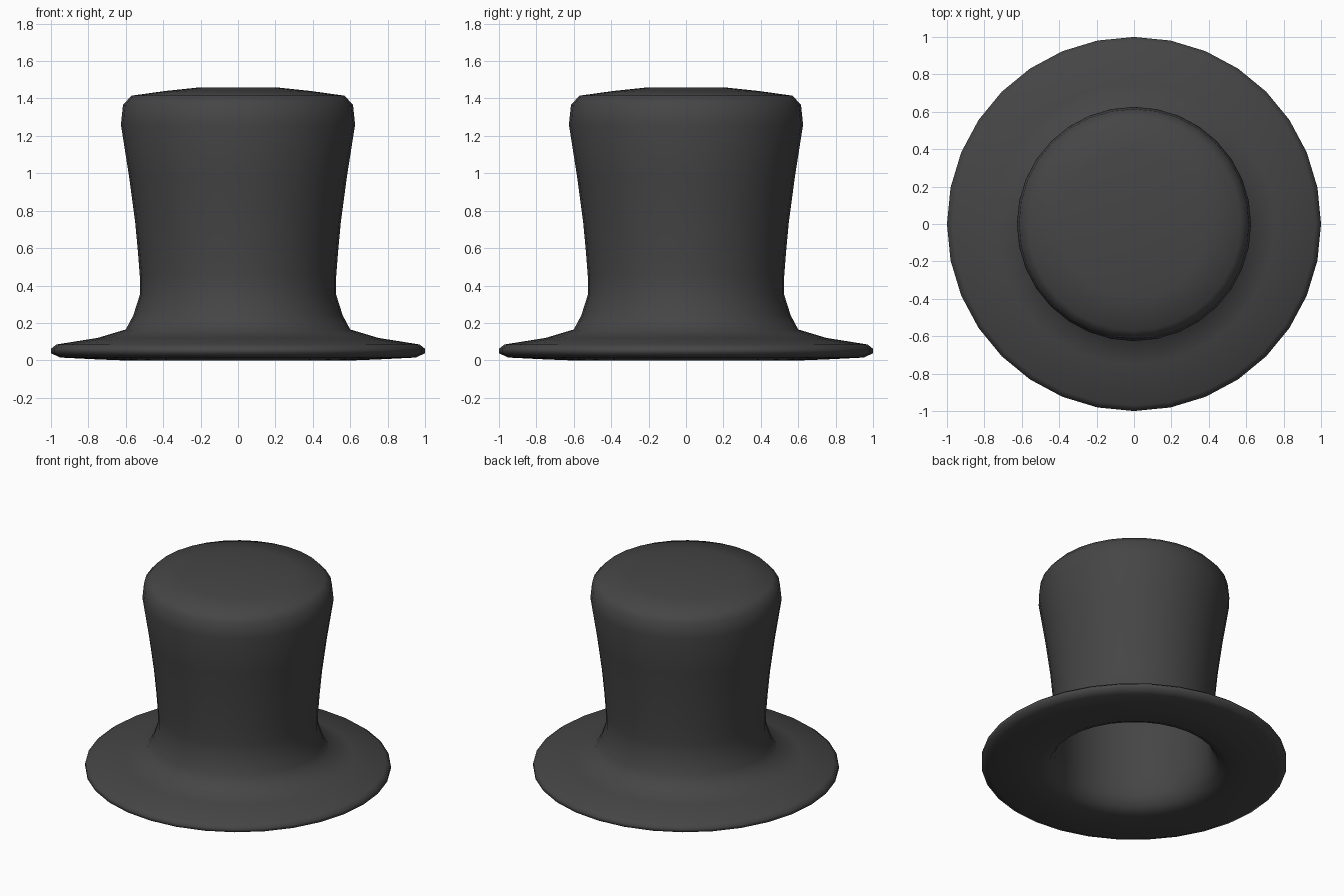
import bpy, bmesh, math

if "Cube" in bpy.data.objects:
    bpy.data.objects.remove(bpy.data.objects["Cube"])

SIDES = 32


def lathe(name, profile):
    """Revolve an (r, z) profile around z; points with r = 0 become poles."""
    bm = bmesh.new()
    rings = []
    for r, z in profile:
        if r == 0:
            rings.append([bm.verts.new((0, 0, z))] * SIDES)
        else:
            rings.append([bm.verts.new((r * math.cos(i * math.tau / SIDES),
                                        r * math.sin(i * math.tau / SIDES), z))
                          for i in range(SIDES)])
    for a, b in zip(rings, rings[1:]):
        for i in range(SIDES):
            j = (i + 1) % SIDES
            bm.faces.new(dict.fromkeys((a[i], b[i], b[j], a[j])))
    bmesh.ops.recalc_face_normals(bm, faces=bm.faces)
    mesh = bpy.data.meshes.new(name)
    bm.to_mesh(mesh)
    bm.free()
    for p in mesh.polygons:
        p.use_smooth = True
    obj = bpy.data.objects.new(name, mesh)
    bpy.context.collection.objects.link(obj)
    return obj


# Outside: crown top, waisted wall, flared brim
outer = [(0, 1.46), (0.2, 1.46), (0.39, 1.44), (0.57, 1.415), (0.615, 1.365),
         (0.626, 1.26), (0.582, 0.98), (0.55, 0.74), (0.535, 0.58),
         (0.525, 0.45), (0.525, 0.35), (0.56, 0.24), (0.6, 0.165),
         (0.75, 0.12), (0.97, 0.085), (1.0, 0.062), (1.0, 0.038), (0.95, 0.015)]
# Inside: brim underside, opening and hollow crown
inner = [(0.75, 0.005), (0.62, 0.0), (0.555, 0.03), (0.515, 0.1), (0.5, 0.22),
         (0.5, 0.45), (0.525, 0.74), (0.557, 0.98), (0.6, 1.26),
         (0.585, 1.35), (0.55, 1.39), (0.2, 1.43), (0, 1.43)]
hat = lathe("top_hat", outer + inner)

# Black felt
felt = bpy.data.materials.new("black_felt")
felt.diffuse_color = (0.06, 0.06, 0.062, 1)
felt.use_nodes = True
felt.node_tree.nodes["Principled BSDF"].inputs["Base Color"].default_value = felt.diffuse_color
hat.data.materials.append(felt)
